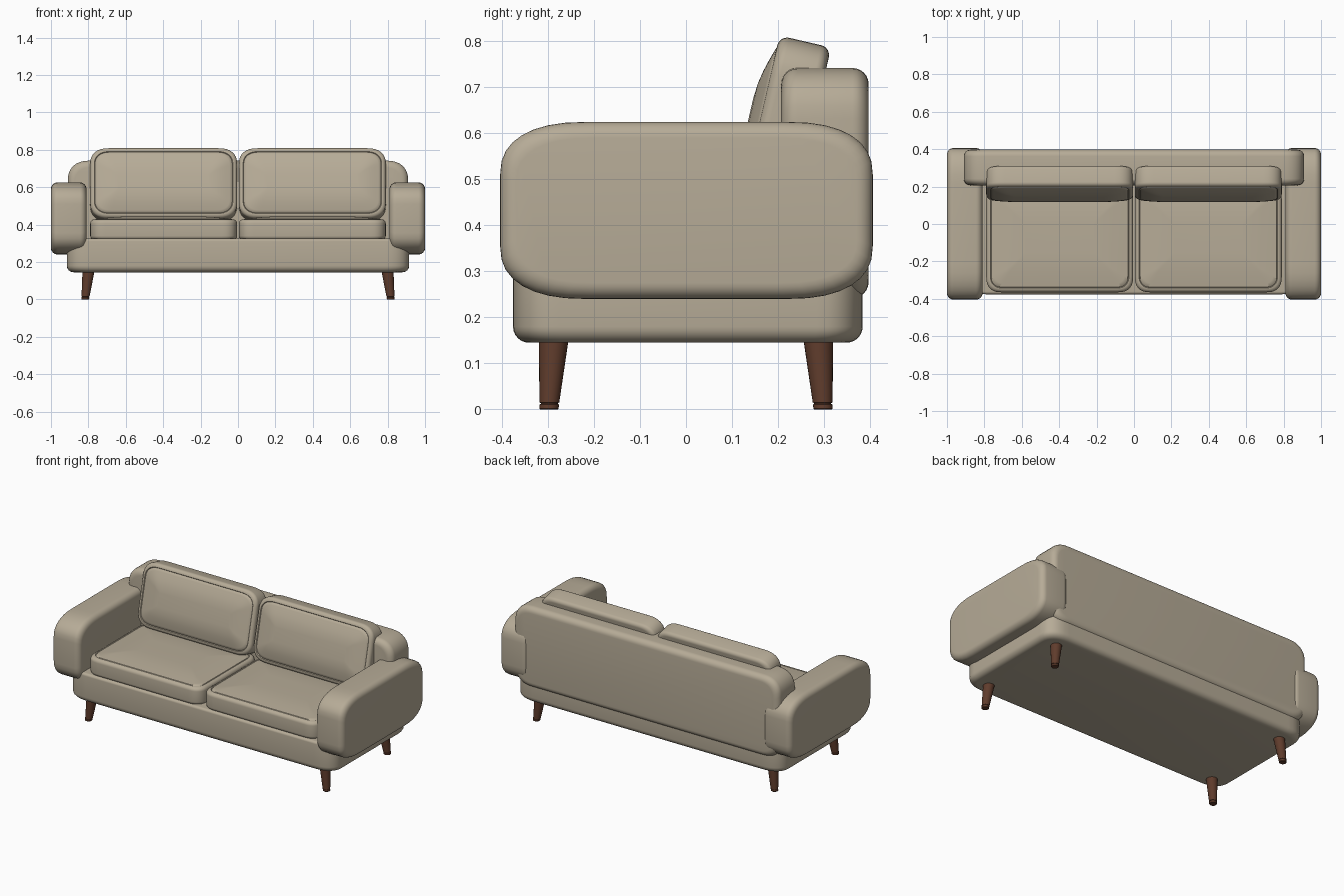
import bpy, bmesh, math
from mathutils import Matrix, Vector

if "Cube" in bpy.data.objects:
    bpy.data.objects.remove(bpy.data.objects["Cube"])


def material(name, rgb):
    m = bpy.data.materials.new(name)
    m.diffuse_color = (*rgb, 1)
    m.use_nodes = True
    m.node_tree.nodes["Principled BSDF"].inputs["Base Color"].default_value = m.diffuse_color
    return m


FABRIC = material("beige fabric", (0.47, 0.41, 0.31))
WOOD = material("dark wood", (0.115, 0.045, 0.025))


def finish(name, rings, mat, angle=50):
    """Skin a list of equal-length point rings into a closed smooth object."""
    bm = bmesh.new()
    rows = [[bm.verts.new(p) for p in ring] for ring in rings]
    n = len(rows[0])
    for a, b in zip(rows, rows[1:]):
        for i in range(n):
            j = (i + 1) % n
            bm.faces.new((a[i], a[j], b[j], b[i]))
    bm.faces.new(rows[0][::-1])
    bm.faces.new(rows[-1])
    bmesh.ops.recalc_face_normals(bm, faces=bm.faces)
    me = bpy.data.meshes.new(name)
    bm.to_mesh(me)
    bm.free()
    me.materials.append(mat)
    ob = bpy.data.objects.new(name, me)
    bpy.context.collection.objects.link(ob)
    bpy.ops.object.select_all(action='DESELECT')
    ob.select_set(True)
    bpy.context.view_layer.objects.active = ob
    bpy.ops.object.shade_smooth_by_angle(angle=math.radians(angle))
    return ob


def soft_rect(a, b, rx, ry, power=2.4, steps=8):
    """Rectangle outline with soft elliptical corners."""
    pts = []
    for k, (sx, sy) in enumerate(((1, 1), (-1, 1), (-1, -1), (1, -1))):
        for s in range(steps + 1):
            t = (s if k % 2 == 0 else steps - s) / steps * math.pi / 2
            c, d = max(0, math.cos(t)) ** (2 / power), max(0, math.sin(t)) ** (2 / power)
            pts.append((sx * (a - rx + rx * c), sy * (b - ry + ry * d)))
    return pts


def rounding(r, d, sign, steps=6):
    """Quarter-round (inset, depth) profile ending at depth d."""
    return [(r * (1 - math.cos(t)), d - sign * r * (1 - math.sin(t)))
            for t in (i / steps * math.pi / 2 for i in range(steps + 1))]


def loft(name, size, corner, profile, axes, centre):
    """Stack inset soft rectangles along the third axis."""
    ax, ay, az = (Vector(v) for v in axes)
    rings = []
    for inset, d in profile:
        a, b = size[0] / 2 - inset, size[1] / 2 - inset
        rx = min(a * .95, max(corner[0] - inset * .6, .012))
        ry = min(b * .95, max(corner[1] - inset * .6, .012))
        rings.append([Vector(centre) + ax * x + ay * y + az * d
                      for x, y in soft_rect(a, b, rx, ry)])
    return finish(name, rings, FABRIC)


def slab(h, r0, r1):
    return rounding(r0, -h / 2, -1)[::-1] + rounding(r1, h / 2, 1)


def cushion(h, r, dome, reach):
    """Slab with a stitched groove and a domed face."""
    t = h / 2
    p = slab(h, r, r)
    p += [(r + .003, t - .004), (r + .006, t + .001)]
    for f in (.1, .25, .45, .7, 1):
        p.append((r + .006 + (reach - r) * f, t + .001 + dome * math.sin(f * math.pi / 2)))
    return p


X, Y, Z = (1, 0, 0), (0, 1, 0), (0, 0, 1)

# base and backrest
loft("base", (1.83, .76), (.13, .10), slab(.18, .035, .015), (X, Y, Z), (0, .004, .235))
loft("backrest", (1.82, .50), (.12, .11), slab(.19, .035, .035), (X, Z, Y), (0, .302, .492))

tilt = math.radians(13)
up = (0, math.sin(tilt), math.cos(tilt))
out = (0, -math.cos(tilt), math.sin(tilt))

for side, s in (("left", -1), ("right", 1)):
    # arm, seat cushion and back cushion
    loft(side + "_arm", (.81, .385), (.19, .115), slab(.19, .035, .035),
         (Y, Z, X), (s * .905, .001, .4325))
    loft(side + "_seat_cushion", (.785, .58), (.08, .08), cushion(.11, .022, .014, .2),
         (X, Y, Z), (s * .3975, -.075, .373))
    loft(side + "_back_cushion", (.785, .385), (.10, .085), cushion(.115, .022, .024, .14),
         (X, up, out), (s * .3975, .216, .612))

    # splayed tapered legs with a grooved foot
    for end, e in (("front", -1), ("back", 1)):
        rings = []
        for z, r in ((0, .019), (.002, .021), (.011, .0212), (.012, .0185),
                     (.014, .0185), (.015, .0215), (.16, .033)):
            k = z / .145
            cx, cy = s * (.817 - .017 * k), e * (.298 - .010 * k)
            rings.append([(cx + r * math.cos(i * math.pi / 12),
                           cy + r * math.sin(i * math.pi / 12), z) for i in range(24)])
        finish(f"{end}_{side}_leg", rings, WOOD, 35)
